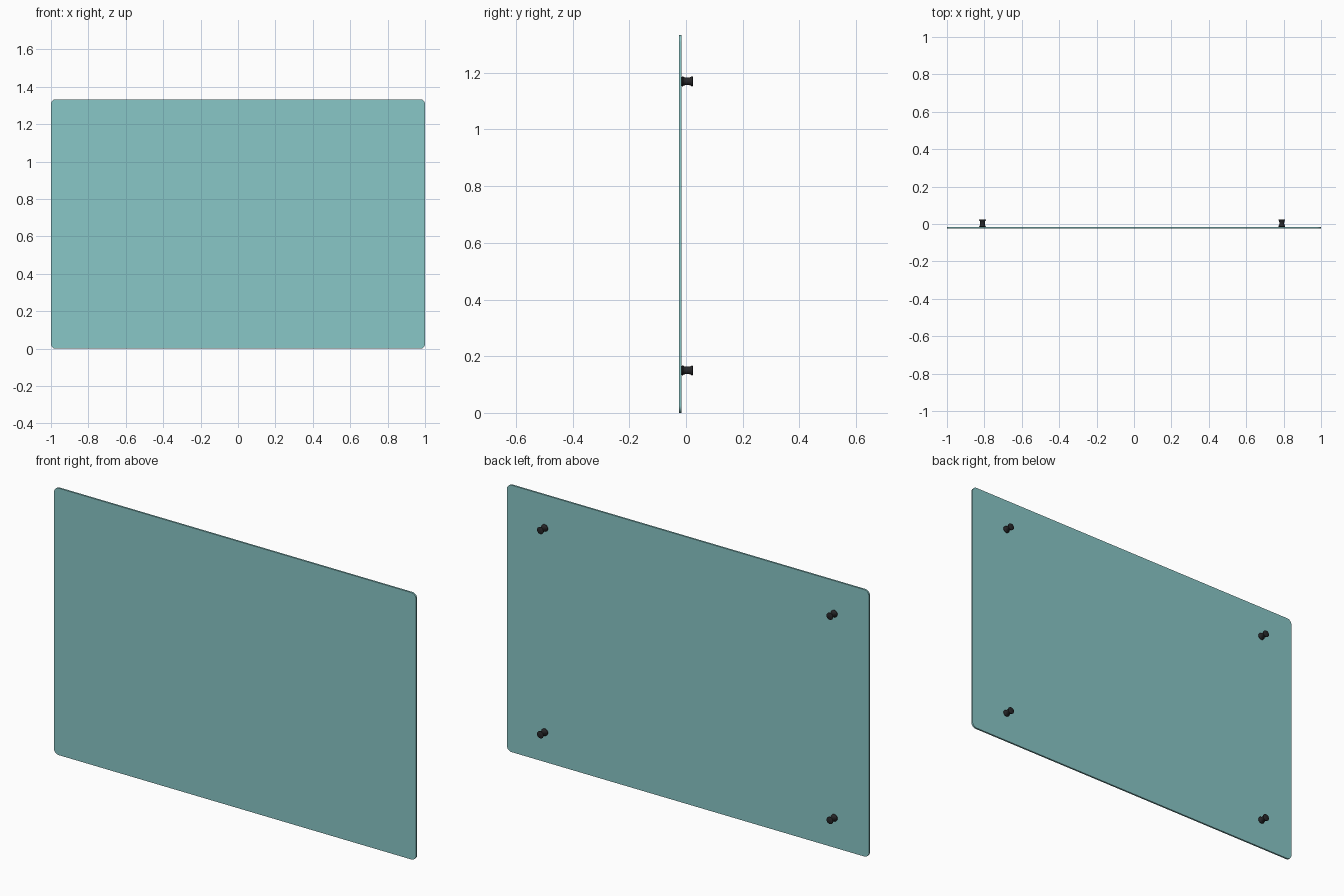
import bpy, bmesh
from math import sin, cos, pi

if "Cube" in bpy.data.objects:
    bpy.data.objects.remove(bpy.data.objects["Cube"])


def material(name, color):
    m = bpy.data.materials.new(name)
    m.diffuse_color = color
    m.use_nodes = True
    m.node_tree.nodes["Principled BSDF"].inputs["Base Color"].default_value = m.diffuse_color
    return m


def finish(bm, name, mat, angle):
    bmesh.ops.recalc_face_normals(bm, faces=bm.faces)
    me = bpy.data.meshes.new(name)
    bm.to_mesh(me)
    bm.free()
    ob = bpy.data.objects.new(name, me)
    bpy.context.collection.objects.link(ob)
    me.materials.append(mat)
    bpy.ops.object.select_all(action='DESELECT')
    ob.select_set(True)
    bpy.context.view_layer.objects.active = ob
    bpy.ops.object.shade_smooth_by_angle(angle=angle)
    return ob


glass = material("teal_glass", (0.25, 0.57, 0.57, 1))
black = material("black_rubber", (0.02, 0.02, 0.022, 1))

# Glass board: rounded rectangle extruded along y
W, H, R = 1.0, 1.333, 0.025
Y0, Y1 = -0.024, -0.015
bm = bmesh.new()
corners = [(W - R, H - R), (-W + R, H - R), (-W + R, R), (W - R, R)]
outline = []
for i, (cx, cz) in enumerate(corners):
    for k in range(9):
        a = (i + k / 8) * pi / 2
        outline.append(bm.verts.new((cx + R * cos(a), Y0, cz + R * sin(a))))
face = bm.faces.new(outline)
ext = bmesh.ops.extrude_face_region(bm, geom=[face])
moved = [g for g in ext["geom"] if isinstance(g, bmesh.types.BMVert)]
bmesh.ops.translate(bm, verts=moved, vec=(0, Y1 - Y0, 0))
finish(bm, "glass_board", glass, 0.6)


# Magnet: waisted spool standing off the back face
def magnet(name, x, z):
    profile = [(0.016, -0.015), (0.0175, -0.014), (0.0175, -0.011),
               (0.0150, -0.008), (0.0135, -0.003), (0.0130, 0.004),
               (0.0135, 0.011), (0.0150, 0.017), (0.0175, 0.020),
               (0.0175, 0.023), (0.016, 0.024)]
    n = 32
    bm = bmesh.new()
    rings = [[bm.verts.new((x + r * cos(2 * pi * i / n), y, z + r * sin(2 * pi * i / n)))
              for i in range(n)] for r, y in profile]
    for a, b in zip(rings, rings[1:]):
        for i in range(n):
            j = (i + 1) % n
            bm.faces.new((a[i], a[j], b[j], b[i]))
    bm.faces.new(rings[0])
    bm.faces.new(rings[-1])
    finish(bm, name, black, 0.6)


for side, x in (("left", -0.81), ("right", 0.79)):
    for level, z in (("lower", 0.15), ("upper", 1.17)):
        magnet(f"magnet_{level}_{side}", x, z)
